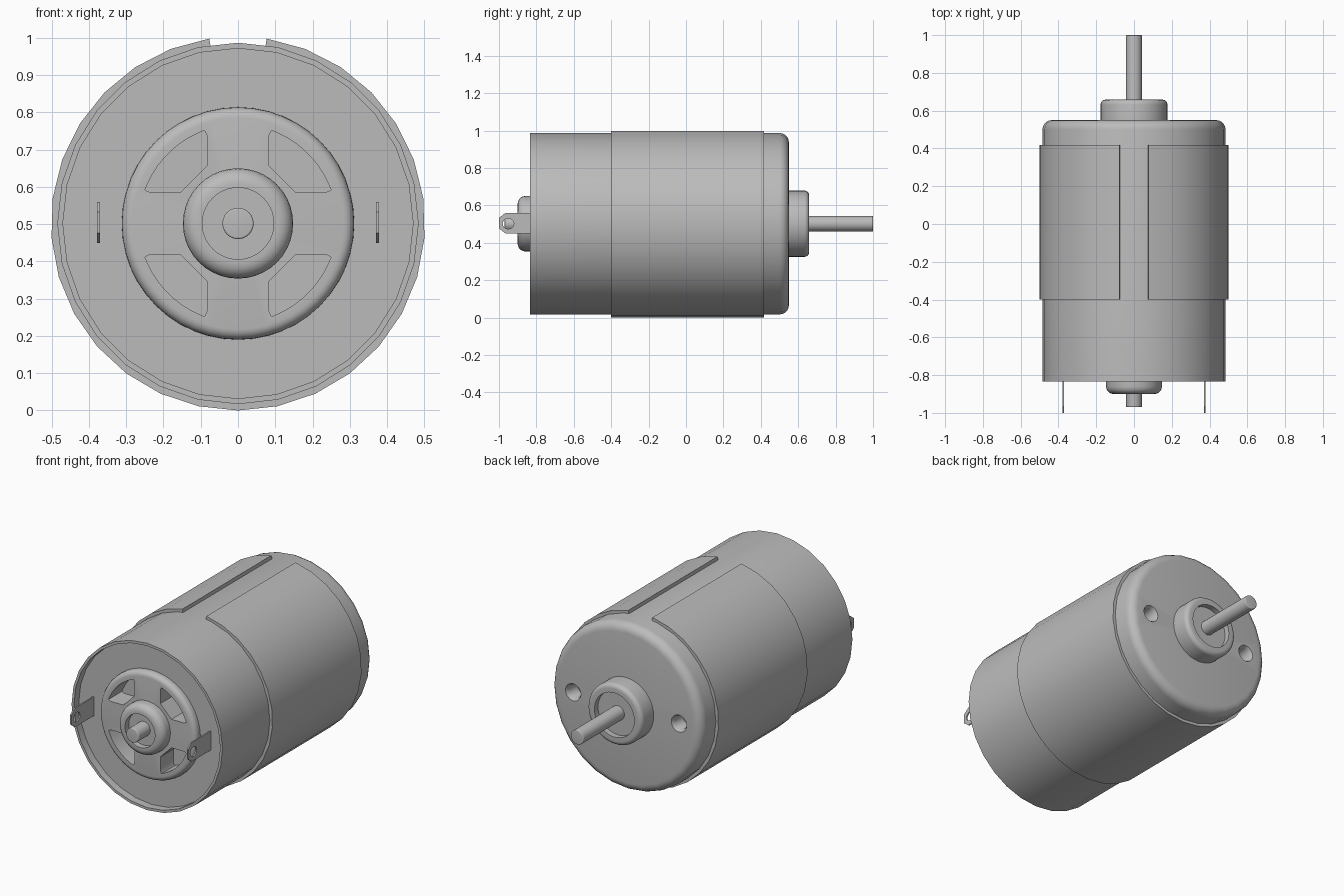
import bpy, bmesh
from math import sin, cos, pi, asin, radians
from mathutils import Vector

cube = bpy.data.objects.get("Cube")
if cube:
    bpy.data.objects.remove(cube, do_unlink=True)

AXIS_Z = 0.502

grey = bpy.data.materials.new("plain grey metal")
grey.use_nodes = True
colour = (0.5, 0.5, 0.5, 1)
grey.diffuse_color = colour
grey.node_tree.nodes["Principled BSDF"].inputs["Base Color"].default_value = colour


def finish(name, bm):
    bmesh.ops.recalc_face_normals(bm, faces=bm.faces)
    mesh = bpy.data.meshes.new(name)
    bm.to_mesh(mesh)
    bm.free()
    mesh.materials.append(grey)
    obj = bpy.data.objects.new(name, mesh)
    bpy.context.collection.objects.link(obj)
    return obj


def rounded(points, steps=5):
    """Expand (radius, y, fillet) corners into a smooth profile."""
    out = []
    for i, (r, y, f) in enumerate(points):
        p = Vector((r, y))
        if not f:
            out.append(p)
            continue
        a = p + (Vector(points[i - 1][:2]) - p).normalized() * f
        b = p + (Vector(points[i + 1][:2]) - p).normalized() * f
        centre = a + b - p
        for k in range(steps + 1):
            t = k / steps * pi / 2
            out.append(centre + (a - centre) * cos(t) + (b - centre) * sin(t))
    return out


def lathe(name, points, sides=40, x=0):
    """Turn a profile around the motor axis, which runs along y."""
    bm = bmesh.new()
    rings = []
    for r, y in rounded(points):
        if r < 1e-6:
            rings.append([bm.verts.new((x, y, AXIS_Z))])
        else:
            angles = [2 * pi * k / sides - pi / 2 for k in range(sides)]
            rings.append([bm.verts.new((x + r * cos(a), y, AXIS_Z + r * sin(a)))
                          for a in angles])
    for a, b in zip(rings, rings[1:]):
        for k in range(sides):
            n = (k + 1) % sides
            quad = [a[k % len(a)], a[n % len(a)], b[n % len(b)], b[k % len(b)]]
            bm.faces.new(list(dict.fromkeys(quad)))
    return finish(name, bm)


def prism(name, outline, start, depth):
    """Extrude an outline of 3D points along a vector."""
    bm = bmesh.new()
    face = bm.faces.new([bm.verts.new(Vector(p) + Vector(start)) for p in outline])
    new = bmesh.ops.extrude_face_region(bm, geom=[face])["geom"]
    bmesh.ops.translate(bm, vec=depth,
                        verts=[v for v in new if isinstance(v, bmesh.types.BMVert)])
    return finish(name, bm)


def cut(target, cutter):
    mod = target.modifiers.new("cut", 'BOOLEAN')
    mod.operation = 'DIFFERENCE'
    mod.solver = 'EXACT'
    mod.object = cutter
    bpy.context.view_layer.objects.active = target
    bpy.ops.object.modifier_apply(modifier=mod.name)


def discard(obj):
    bpy.data.objects.remove(obj, do_unlink=True)


# Can with recessed front plate and rounded back
can = lathe("can", [(0, -0.79, 0), (0.47, -0.79, 0), (0.47, -0.835, 0),
                    (0.485, -0.835, 0), (0.485, 0.55, 0.05), (0, 0.55, 0)], 28)

# Raised front boss with rounded rim
boss = lathe("front_boss", [(0, -0.76, 0), (0.312, -0.76, 0),
                            (0.312, -0.832, 0.028), (0, -0.832, 0)], 48)

# Four vent openings through the boss
half = [(0.083, 0.155), (0.083, 0.235), (0.09, 0.25)]
arc = [(0.265 * cos(radians(a)), 0.265 * sin(radians(a))) for a in range(66, 23, -6)]
outline = half + arc + [(b, a) for a, b in reversed(half)]
for sx in (-1, 1):
    for sz in (-1, 1):
        cutter = prism("vent_cutter", [(sx * a, 0, sz * b) for a, b in outline],
                       (0, -0.9, AXIS_Z), (0, 0.19, 0))
        cut(boss, cutter)
        cut(can, cutter)
        discard(cutter)

# Mounting holes in the back
for sx in (-1, 1):
    cutter = lathe("hole_cutter", [(0, 0.46, 0), (0.038, 0.46, 0), (0.038, 0.53, 0),
                                   (0.055, 0.56, 0), (0, 0.56, 0)], 24, sx * 0.34)
    cut(can, cutter)
    discard(cutter)

# Hollow bearing hubs at both ends
front_hub = lathe("front_hub", [(0, -0.82, 0), (0.148, -0.82, 0), (0.148, -0.9, 0.04),
                                (0.096, -0.9, 0), (0.096, -0.865, 0), (0, -0.865, 0)])
back_hub = lathe("back_hub", [(0, 0.54, 0), (0.177, 0.54, 0), (0.177, 0.658, 0.025),
                              (0.128, 0.658, 0), (0.128, 0.625, 0), (0, 0.625, 0)])

# Shaft through both hubs
shaft = lathe("shaft", [(0, -0.97, 0), (0.042, -0.97, 0.005),
                        (0.042, 1, 0.005), (0, 1, 0)], 24)

# Split outer sleeve, open along the top
gap = asin(0.077 / AXIS_Z)
angles = [pi / 2 + gap + k / 28 * (2 * pi - 2 * gap) for k in range(29)]
loop = [(AXIS_Z * cos(a), 0, AXIS_Z * sin(a)) for a in angles]
loop += [(0.472 * cos(a), 0, 0.472 * sin(a)) for a in reversed(angles)]
sleeve = prism("split_sleeve", loop, (0, -0.4, AXIS_Z), (0, 0.818, 0))

# Flat solder terminals with eyelets
parts = [can, boss, front_hub, back_hub, shaft, sleeve]
tab = [(-0.75, -0.055), (-0.965, -0.055), (-1, -0.028),
       (-1, 0.028), (-0.965, 0.055), (-0.75, 0.055)]
for side, sx in (("left", 1), ("right", -1)):
    x = sx * 0.375
    terminal = prism(side + "_terminal", [(0, y, z) for y, z in tab],
                     (x - 0.004, 0, AXIS_Z + 0.003), (0.008, 0, 0))
    eye = [(0, 0.03 * cos(k * pi / 8), 0.028 * sin(k * pi / 8)) for k in range(16)]
    cutter = prism("eyelet_cutter", eye, (x - 0.05, -0.95, AXIS_Z), (0.1, 0, 0))
    cut(terminal, cutter)
    discard(cutter)
    parts.append(terminal)

# Smooth round surfaces, crisp edges
bpy.ops.object.select_all(action='DESELECT')
for part in parts:
    part.select_set(True)
bpy.context.view_layer.objects.active = can
bpy.ops.object.shade_smooth_by_angle(angle=radians(30))
